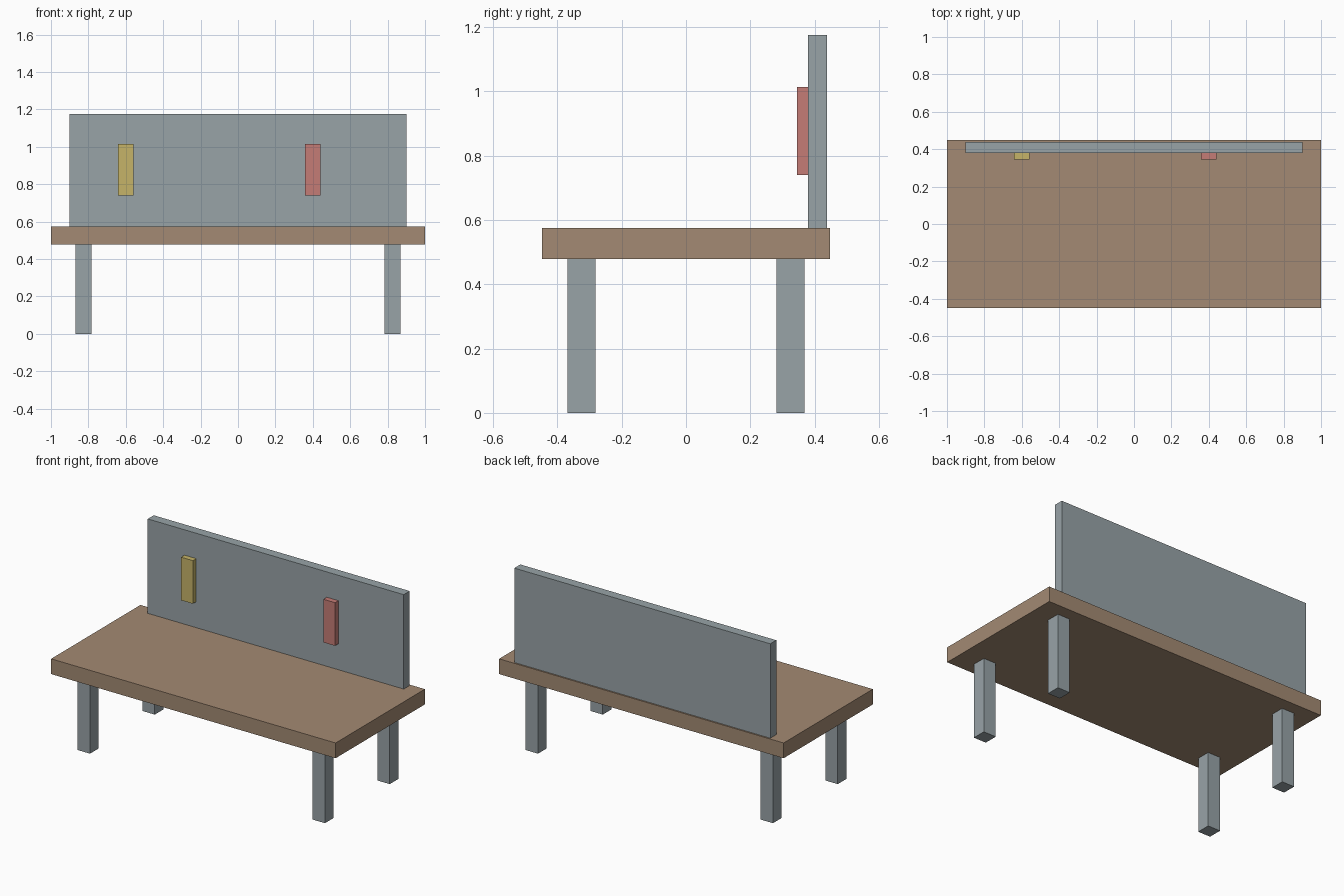
import bpy

if "Cube" in bpy.data.objects:
    bpy.data.objects.remove(bpy.data.objects["Cube"])


def material(name, rgb):
    """Flat colour from 0-255 sRGB values."""
    lin = [(c / 255 / 12.92) if c < 10 else ((c / 255 + 0.055) / 1.055) ** 2.4 for c in rgb]
    m = bpy.data.materials.new(name)
    m.diffuse_color = (*lin, 1)
    m.use_nodes = True
    m.node_tree.nodes["Principled BSDF"].inputs["Base Color"].default_value = m.diffuse_color
    return m


def box(name, x, y, z, mat):
    """Box spanning the (min, max) range on each axis."""
    spans = (x, y, z)
    bpy.ops.mesh.primitive_cube_add(size=1, location=[(a + b) / 2 for a, b in spans])
    ob = bpy.context.object
    ob.name = name
    ob.scale = [b - a for a, b in spans]
    bpy.ops.object.transform_apply(location=False, rotation=False, scale=True)
    ob.data.materials.append(mat)
    return ob


steel = material("grey_steel", (152, 163, 167))
wood = material("brown_wood", (163, 138, 115))
red = material("red_handle", (197, 124, 118))
yellow = material("yellow_handle", (198, 180, 105))

TOP_LOW, TOP_HIGH = 0.478, 0.575

# Worktop
box("worktop", (-1, 1), (-0.448, 0.448), (TOP_LOW, TOP_HIGH), wood)

# Four square legs
for side, sx in (("left", -1), ("right", 1)):
    for end, sy in (("front", -1), ("back", 1)):
        cx, cy = sx * 0.826, sy * 0.325
        box(f"{end}_{side}_leg", (cx - 0.0435, cx + 0.0435),
            (cy - 0.0435, cy + 0.0435), (0, TOP_LOW), steel)

# Upright back board
box("back_board", (-0.9, 0.9), (0.379, 0.439), (TOP_HIGH, 1.175), steel)

# Tools hanging on the board
for name, cx, mat in (("yellow_tool", -0.6, yellow), ("red_tool", 0.4, red)):
    box(name, (cx - 0.041, cx + 0.041), (0.345, 0.379), (0.74, 1.014), mat)
